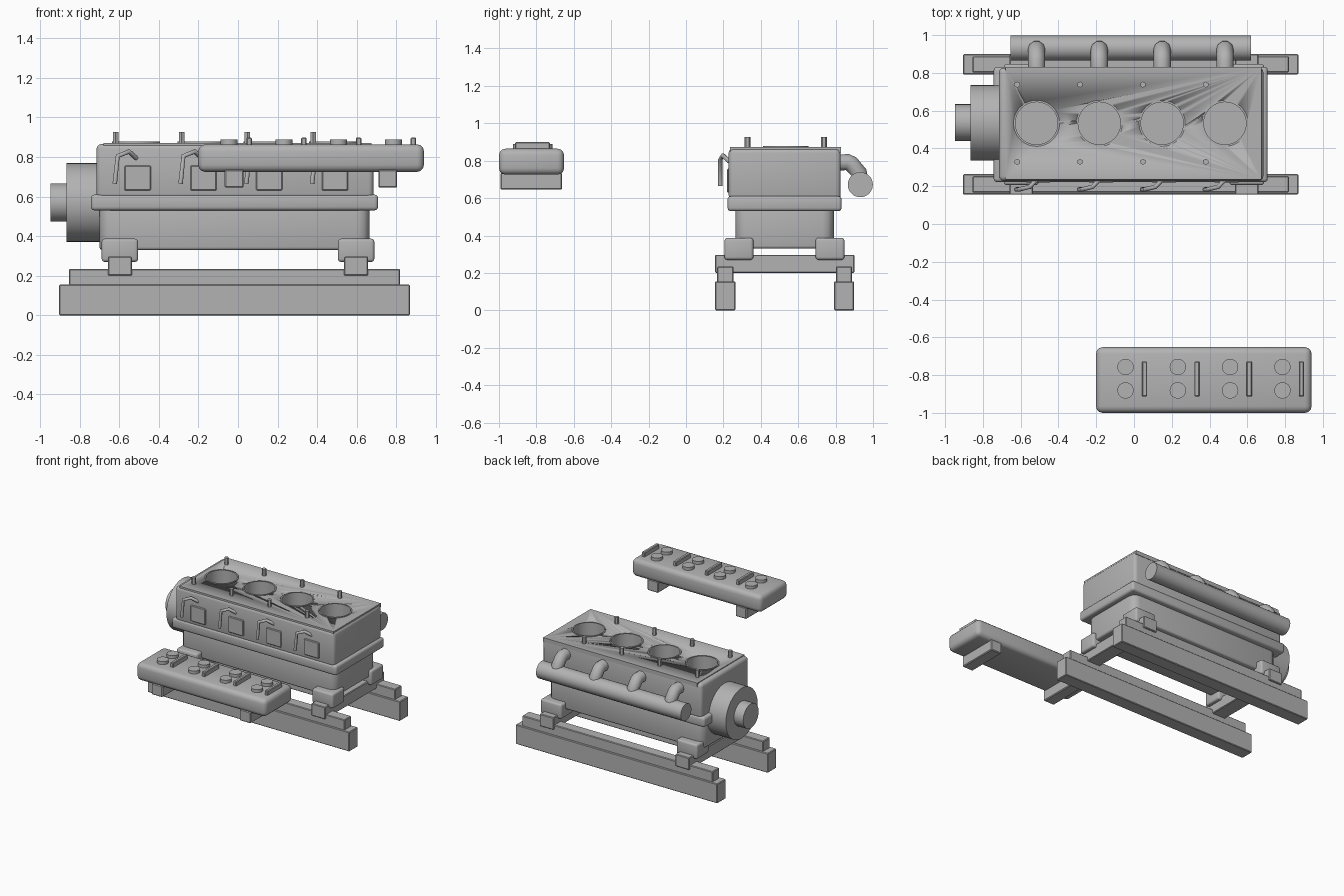
import bpy
import bmesh
import math
from mathutils import Matrix, Vector

cube = bpy.data.objects.get("Cube")
if cube:
    bpy.data.objects.remove(cube, do_unlink=True)

steel = bpy.data.materials.new("plain grey metal")
steel.use_nodes = True
grey = (0.45, 0.45, 0.45, 1)
steel.diffuse_color = grey
steel.node_tree.nodes["Principled BSDF"].inputs["Base Color"].default_value = grey


def finish(name, bm, smooth=True):
    mesh = bpy.data.meshes.new(name)
    bm.to_mesh(mesh)
    bm.free()
    obj = bpy.data.objects.new(name, mesh)
    bpy.context.collection.objects.link(obj)
    mesh.materials.append(steel)
    if smooth:
        smooth_shade(obj)
    return obj


def smooth_shade(obj):
    bpy.ops.object.select_all(action="DESELECT")
    obj.select_set(True)
    bpy.context.view_layer.objects.active = obj
    bpy.ops.object.shade_smooth_by_angle(angle=math.radians(35))


def box(name, x, y, z, bevel=0.0, upright=0.0, segments=3):
    """Box from (min, max) ranges; upright rounds only the vertical edges."""
    bm = bmesh.new()
    bmesh.ops.create_cube(bm, size=1)
    for v in bm.verts:
        v.co = [r[0] + (c + 0.5) * (r[1] - r[0]) for c, r in zip(v.co, (x, y, z))]
    if upright:
        edges = [e for e in bm.edges if abs(e.verts[0].co.z - e.verts[1].co.z) > 0.01]
        bmesh.ops.bevel(bm, geom=edges, offset=upright, segments=segments,
                        profile=0.5, affect="EDGES")
    if bevel:
        edges = [e for e in bm.edges if e.calc_face_angle(0) > 1]
        bmesh.ops.bevel(bm, geom=edges, offset=bevel, segments=segments,
                        profile=0.5, affect="EDGES")
    return finish(name, bm)


def cylinder(name, start, end, radius, sides=32):
    start, end = Vector(start), Vector(end)
    axis = end - start
    turn = axis.to_track_quat("Z", "Y").to_matrix().to_4x4()
    bm = bmesh.new()
    bmesh.ops.create_cone(bm, cap_ends=True, segments=sides, radius1=radius,
                          radius2=radius, depth=axis.length,
                          matrix=Matrix.Translation((start + end) / 2) @ turn)
    return finish(name, bm)


def tube(name, points, radius):
    curve = bpy.data.curves.new(name, "CURVE")
    curve.dimensions = "3D"
    curve.bevel_depth = radius
    curve.bevel_resolution = 3
    curve.use_fill_caps = True
    spline = curve.splines.new("POLY")
    spline.points.add(len(points) - 1)
    for p, co in zip(spline.points, points):
        p.co = (*co, 1)
    obj = bpy.data.objects.new(name, curve)
    bpy.context.collection.objects.link(obj)
    curve.materials.append(steel)
    return obj


# Stand: two stepped rails joined by cross beams, with rounded mounts
for side, y in (("front", 0.21), ("back", 0.845)):
    box(side + "_rail", (-0.905, 0.87), (y - 0.054, y + 0.054), (0, 0.155), 0.005, segments=1)
    box(side + "_rail_step", (-0.855, 0.82), (y - 0.043, y + 0.043), (0.15, 0.235), 0.005, segments=1)
for end, x in (("right", -0.597), ("left", 0.597)):
    box(end + "_cross_beam", (x - 0.061, x + 0.061), (0.155, 0.9), (0.2, 0.297), 0.005, segments=1)
    for side, y in (("front", 0.283), ("back", 0.77)):
        box(f"{end}_{side}_mount", (x - 0.092, x + 0.092), (y - 0.077, y + 0.077),
            (0.27, 0.387), 0.015)

# Engine body: sump, flange, block and deck
box("sump", (-0.7, 0.665), (0.265, 0.79), (0.33, 0.55), 0.015, upright=0.06)
box("flange", (-0.743, 0.708), (0.222, 0.832), (0.53, 0.61), 0.018)
block = box("block", (-0.715, 0.685), (0.228, 0.827), (0.59, 0.866), 0.025)
deck = box("deck", (-0.68, 0.675), (0.236, 0.83), (0.84, 0.872))

# Cylinder bores cut through deck and block, each with a thin raised liner
BORE_X = [-0.516 + 0.3325 * i for i in range(4)]
BORE_Y = 0.533
for i, x in enumerate(BORE_X):
    cutter = cylinder(f"bore_cutter_{i + 1}", (x, BORE_Y, 0.65), (x, BORE_Y, 1), 0.118, 48)
    cutter.hide_render = True
    cutter.hide_set(True)
    cutter.display_type = "WIRE"
    for part in (block, deck):
        mod = part.modifiers.new("bore", "BOOLEAN")
        mod.operation = "DIFFERENCE"
        mod.solver = "EXACT"
        mod.object = cutter
    bm = bmesh.new()
    rings = []
    for radius, z in ((0.122, 0.86), (0.122, 0.878), (0.112, 0.878), (0.112, 0.65)):
        rings.append([bm.verts.new((x + radius * math.cos(a), BORE_Y + radius * math.sin(a), z))
                      for a in (math.tau * k / 48 for k in range(48))])
    for low, high in zip(rings, rings[1:]):
        for k in range(48):
            j = (k + 1) % 48
            bm.faces.new((low[k], low[j], high[j], high[k]))
    finish(f"bore_liner_{i + 1}", bm)

# Repeated fittings along the block
for i, x in enumerate(BORE_X):
    n = i + 1
    for side, y in (("front", 0.329), ("back", 0.738)):
        cylinder(f"{side}_stud_{n}", (x - 0.102, y, 0.86), (x - 0.102, y, 0.926), 0.016, 6)
    box(f"side_cover_{n}", (x - 0.057, x + 0.075), (0.219, 0.26), (0.63, 0.757), 0.005, segments=1)
    tube(f"ignition_lead_{n}", [(x - 0.107, 0.183, 0.665), (x - 0.092, 0.183, 0.805),
                                (x - 0.035, 0.197, 0.828), (x + 0.005, 0.24, 0.79)], 0.012)
    tube(f"exhaust_port_{n}", [(x, 0.8, 0.79), (x, 0.865, 0.792), (x, 0.885, 0.782),
                               (x, 0.925, 0.735), (x, 0.93, 0.67)], 0.046)

# Exhaust pipe and front pulley
cylinder("exhaust_pipe", (-0.653, 0.932, 0.672), (0.62, 0.932, 0.672), 0.067)
cylinder("pulley", (-0.866, 0.537, 0.57), (-0.69, 0.537, 0.57), 0.2)
cylinder("pulley_hub", (-0.947, 0.537, 0.57), (-0.85, 0.537, 0.57), 0.097)

# Detached cylinder head on two supports
box("head", (-0.201, 0.94), (-1.0, -0.652), (0.725, 0.864), 0.035)
for end, x in (("right", -0.019), ("left", 0.757)):
    box(end + "_head_support", (x - 0.048, x + 0.048), (-0.993, -0.662), (0.645, 0.735), 0.006, segments=1)
for i in range(4):
    x = -0.045 + 0.277 * i
    for side, y in (("front", -0.881), ("back", -0.757)):
        cylinder(f"{side}_valve_{i + 1}", (x, y, 0.85), (x, y, 0.888), 0.043)
    box(f"rocker_bar_{i + 1}", (x + 0.087, x + 0.115), (-0.914, -0.727), (0.85, 0.899), 0.005, segments=1)
